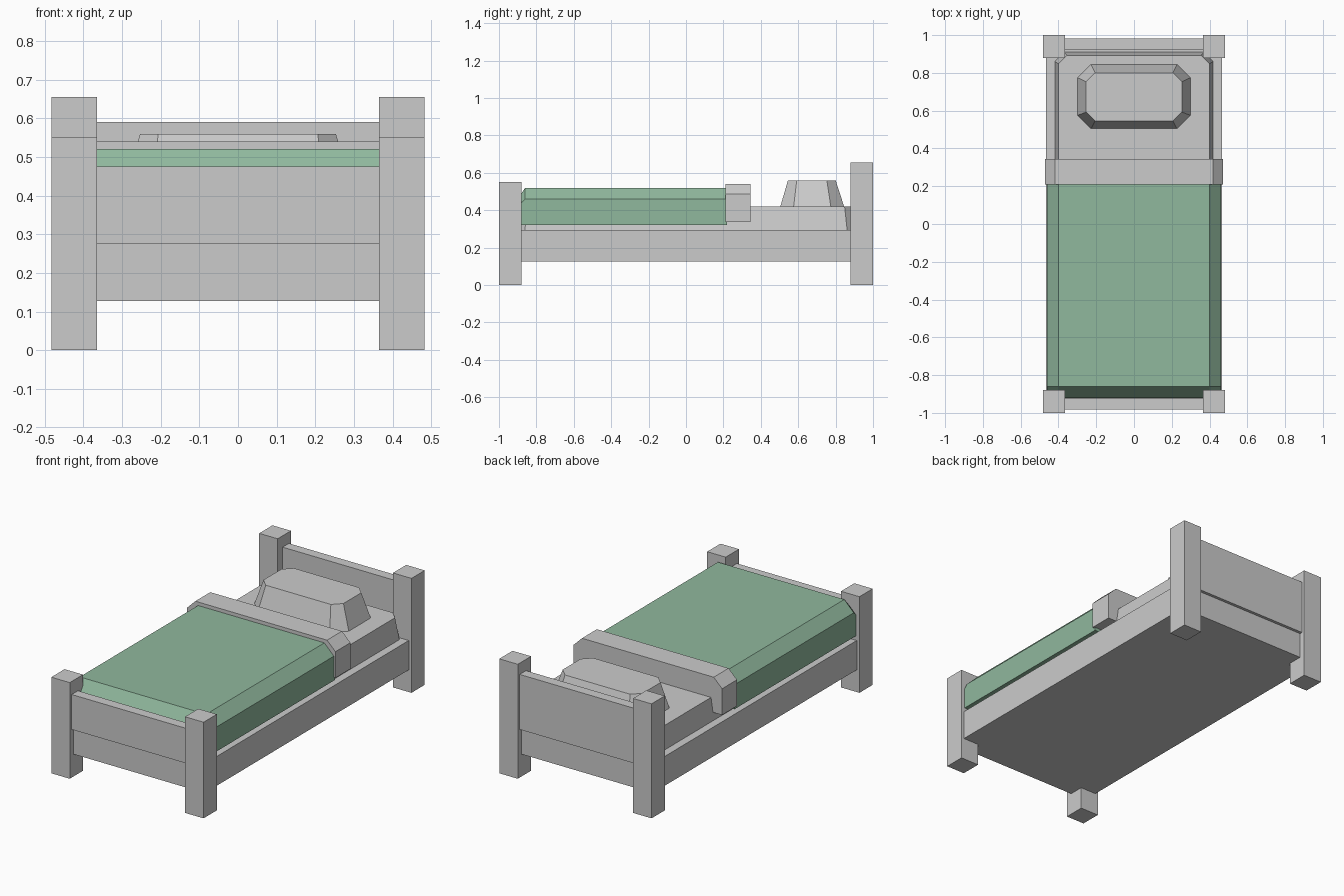
import bpy

if "Cube" in bpy.data.objects:
    bpy.data.objects.remove(bpy.data.objects["Cube"])


def loft(name, rings):
    """Closed solid through equal-length rings of points."""
    n = len(rings[0])
    verts = [p for r in rings for p in r]
    faces = [tuple(reversed(range(n))),
             tuple(range(len(verts) - n, len(verts)))]
    for k in range(len(rings) - 1):
        a, b = k * n, (k + 1) * n
        faces += [(a + i, a + (i + 1) % n, b + (i + 1) % n, b + i) for i in range(n)]
    mesh = bpy.data.meshes.new(name)
    mesh.from_pydata(verts, [], faces)
    mesh.update()
    obj = bpy.data.objects.new(name, mesh)
    bpy.context.collection.objects.link(obj)
    return obj


def box(name, x0, x1, y0, y1, z0, z1):
    return loft(name, [[(x0, y0, z), (x1, y0, z), (x1, y1, z), (x0, y1, z)]
                       for z in (z0, z1)])


def octagon(x, y0, y1, c, z):
    """Rectangle with cut corners, counter-clockwise from above."""
    return [(-x + c, y0, z), (x - c, y0, z), (x, y0 + c, z), (x, y1 - c, z),
            (x - c, y1, z), (-x + c, y1, z), (-x, y1 - c, z), (-x, y0 + c, z)]


def drape(y, x, x_top, z0, z_shoulder, z_top):
    """Cross-section of bedding with sloped shoulders, at depth y."""
    return [(x, y, z0), (-x, y, z0), (-x, y, z_shoulder),
            (-x_top, y, z_top), (x_top, y, z_top), (x, y, z_shoulder)]


# Corner posts, footboard and headboard
for end, s, post_top, board_top in (("foot", -1, 0.55, 0.475), ("head", 1, 0.655, 0.59)):
    y0, y1 = sorted((s * 0.88, s * 1.0))
    for side, t in (("left", -1), ("right", 1)):
        x0, x1 = sorted((t * 0.365, t * 0.482))
        box(f"{end}_post_{side}", x0, x1, y0, y1, 0, post_top)
    y0, y1 = sorted((s * 0.925, s * 0.982))
    box(f"{end}board", -0.37, 0.37, y0, y1, 0.275, board_top)

# Bed frame
box("bed_frame", -0.465, 0.465, -0.965, 0.965, 0.127, 0.295)

# Mattress and pillow, both tapering towards the top
loft("mattress", [octagon(0.42, -0.91, 0.91, 0.048, 0.29),
                  octagon(0.40, -0.893, 0.893, 0.045, 0.42)])
loft("pillow", [octagon(0.30, 0.503, 0.847, 0.072, 0.415),
                octagon(0.253, 0.545, 0.80, 0.047, 0.56)])

# Blanket, sloping down at the foot
blanket = loft("blanket", [drape(-0.92, 0.46, 0.40, 0.32, 0.40, 0.43),
                           drape(-0.86, 0.46, 0.40, 0.32, 0.46, 0.52),
                           drape(0.22, 0.46, 0.40, 0.32, 0.46, 0.52)])
green = bpy.data.materials.new("green_blanket")
green.diffuse_color = (0.28, 0.48, 0.34, 1)
green.use_nodes = True
green.node_tree.nodes["Principled BSDF"].inputs["Base Color"].default_value = green.diffuse_color
blanket.data.materials.append(green)

# Folded sheet cuff
loft("sheet_fold", [drape(y, 0.47, 0.417, 0.338, 0.488, 0.54) for y in (0.21, 0.345)])
